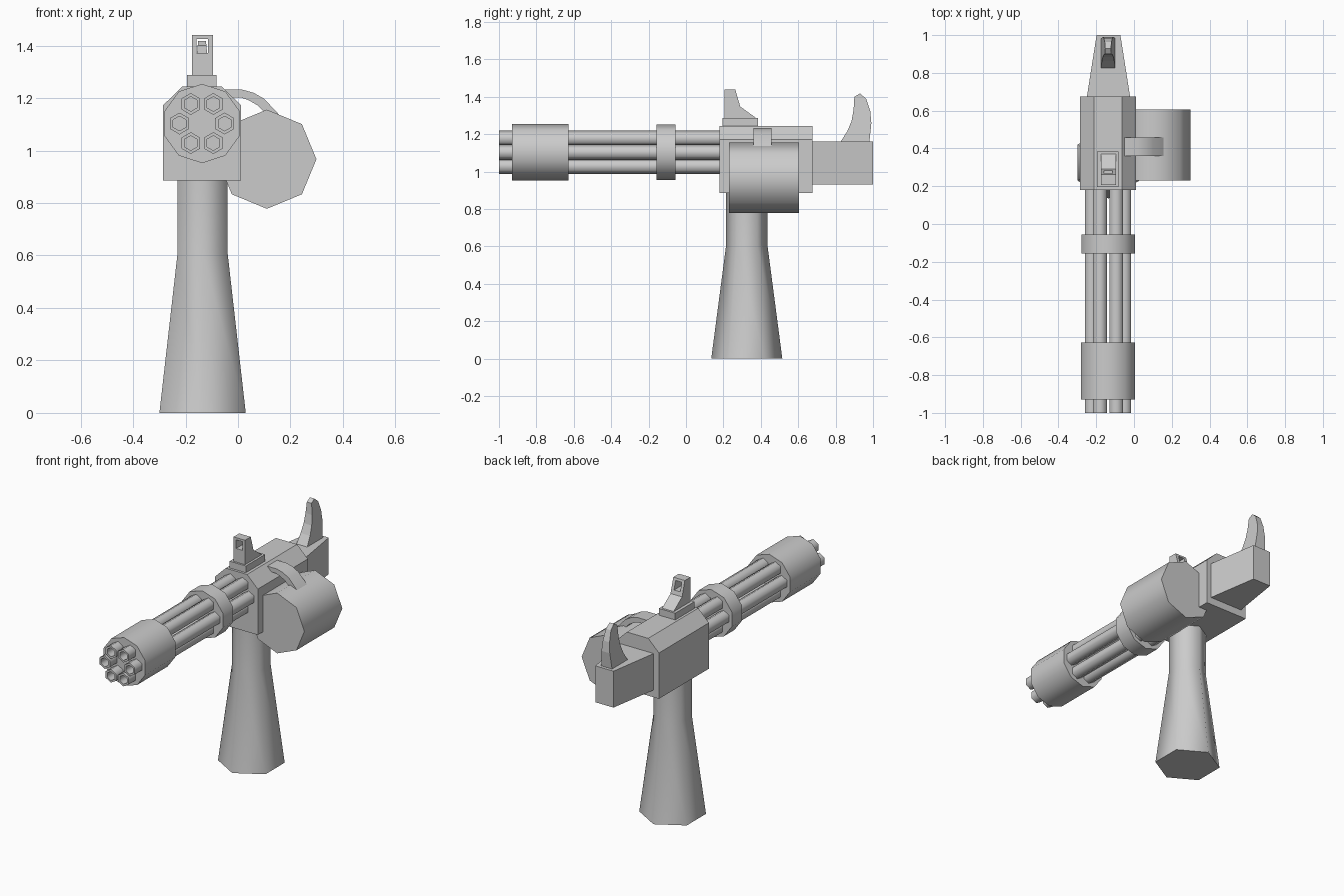
import bpy, bmesh, math
from mathutils import Vector, Matrix

if "Cube" in bpy.data.objects:
    bpy.data.objects.remove(bpy.data.objects["Cube"])

CX, CZ = -0.137, 1.103   # barrel cluster axis


def finish(name, bm, smooth=None):
    bmesh.ops.recalc_face_normals(bm, faces=bm.faces)
    me = bpy.data.meshes.new(name)
    bm.to_mesh(me)
    bm.free()
    ob = bpy.data.objects.new(name, me)
    bpy.context.collection.objects.link(ob)
    if smooth:
        bpy.ops.object.select_all(action='DESELECT')
        ob.select_set(True)
        bpy.context.view_layer.objects.active = ob
        bpy.ops.object.shade_smooth_by_angle(angle=math.radians(smooth))
    return ob


def prism(name, profile, axis, lo, hi, smooth=None):
    """Extrude a 2D profile along an axis; profile holds the other two coordinates in order."""
    bm = bmesh.new()

    def point(p, d):
        c = list(p)
        c.insert('xyz'.index(axis), d)
        return c
    face = bm.faces.new([bm.verts.new(point(p, lo)) for p in profile])
    ext = bmesh.ops.extrude_face_region(bm, geom=[face], use_keep_orig=True)
    step = Vector(point((0, 0), hi - lo))
    bmesh.ops.translate(bm, vec=step, verts=[g for g in ext['geom'] if isinstance(g, bmesh.types.BMVert)])
    return finish(name, bm, smooth)


def box(name, x0, x1, y0, y1, z0, z1):
    return prism(name, [(x0, y0), (x1, y0), (x1, y1), (x0, y1)], 'z', z0, z1)


def tube(name, sides, r, x, z, y0, y1, wall=0, depth=0):
    """Polygonal cylinder along y with a corner on top, optionally bored from the front."""
    bm = bmesh.new()
    mat = Matrix.Translation((x, (y0 + y1) / 2, z)) @ Matrix.Rotation(math.pi / 2, 4, 'X')
    bmesh.ops.create_cone(bm, cap_ends=True, segments=sides, radius1=r, radius2=r,
                          depth=y1 - y0, matrix=mat)
    if wall:
        front = min(bm.faces, key=lambda f: f.calc_center_median().y)
        bmesh.ops.inset_region(bm, faces=[front], thickness=wall)
        bore = bmesh.ops.extrude_discrete_faces(bm, faces=[front])['faces'][0]
        bmesh.ops.translate(bm, vec=(0, depth, 0), verts=bore.verts)
    return finish(name, bm, 65)


# Pedestal: flared hexagonal foot with a straight neck
bm = bmesh.new()
bmesh.ops.create_cone(bm, cap_ends=True, segments=6, radius1=0.19, radius2=0.11, depth=0.61,
                      matrix=Matrix.Translation((-0.135, 0.325, 0.305)))
top = max(bm.faces, key=lambda f: f.calc_center_median().z)
neck = bmesh.ops.extrude_discrete_faces(bm, faces=[top])['faces'][0]
bmesh.ops.translate(bm, vec=(0, 0, 0.285), verts=neck.verts)
finish("pedestal", bm, 65)

# Receiver with chamfered top edges, and the tapered rear block
prism("receiver", [(-0.285, 0.886), (0.011, 0.886), (0.011, 1.173), (-0.063, 1.245),
                   (-0.211, 1.245), (-0.285, 1.173)], 'y', 0.18, 0.675)
prism("rear_block", [(-0.25, 0.67), (-0.02, 0.67), (-0.072, 1.0), (-0.198, 1.0)], 'z', 0.932, 1.16)

# Curved rear grip, narrowing towards its tip
grip = prism("rear_grip", [(0.823, 1.155), (0.862, 1.215), (0.885, 1.27), (0.896, 1.33), (0.9, 1.4),
                           (0.93, 1.418), (0.963, 1.39), (0.985, 1.325), (0.991, 1.26),
                           (0.98, 1.155)], 'x', -1, 1)
for v in grip.data.vertices:
    t = (v.co.z - 1.155) / 0.263
    v.co.x = -0.137 + v.co.x * (0.038 - 0.023 * t)

# Six bored barrels and the two bands that hold them
for i in range(6):
    a = math.radians(60 * i)
    tube(f"barrel_{i + 1}", 6, 0.0415, CX + 0.086 * math.cos(a), CZ + 0.086 * math.sin(a),
         -1.0, 0.2, wall=0.0135, depth=0.12)
tube("muzzle_band", 10, 0.151, CX, CZ, -0.93, -0.628)
tube("middle_band", 10, 0.149, CX, CZ, -0.157, -0.055)

# Ammunition drum and the feed strap over it
tube("drum", 8, 0.189, 0.11, 0.967, 0.23, 0.605)
prism("feed_strap", [(-0.08, 1.232), (0.017, 1.232), (0.06, 1.22), (0.1, 1.197), (0.163, 1.13),
                     (0.115, 1.13), (0.075, 1.172), (0.04, 1.192), (0.01, 1.203), (-0.08, 1.203)],
      'y', 0.36, 0.458, 40)

# Sight on its base plate, with a square window cut through
box("sight_base", -0.195, -0.082, 0.195, 0.385, 1.24, 1.287)
sight = prism("sight", [(0.207, 1.28), (0.375, 1.28), (0.37, 1.29), (0.29, 1.348),
                        (0.263, 1.44), (0.207, 1.44)], 'x', -0.176, -0.096)
cutter = box("sight_window_cutter", -0.158, -0.115, 0.1, 0.5, 1.372, 1.426)
cutter.hide_render = True
cutter.display_type = 'WIRE'
cut = sight.modifiers.new("window", 'BOOLEAN')
cut.operation, cut.solver, cut.object = 'DIFFERENCE', 'EXACT', cutter
bpy.context.view_layer.objects.active = sight
bpy.ops.object.modifier_apply(modifier=cut.name)
bpy.data.objects.remove(cutter)
